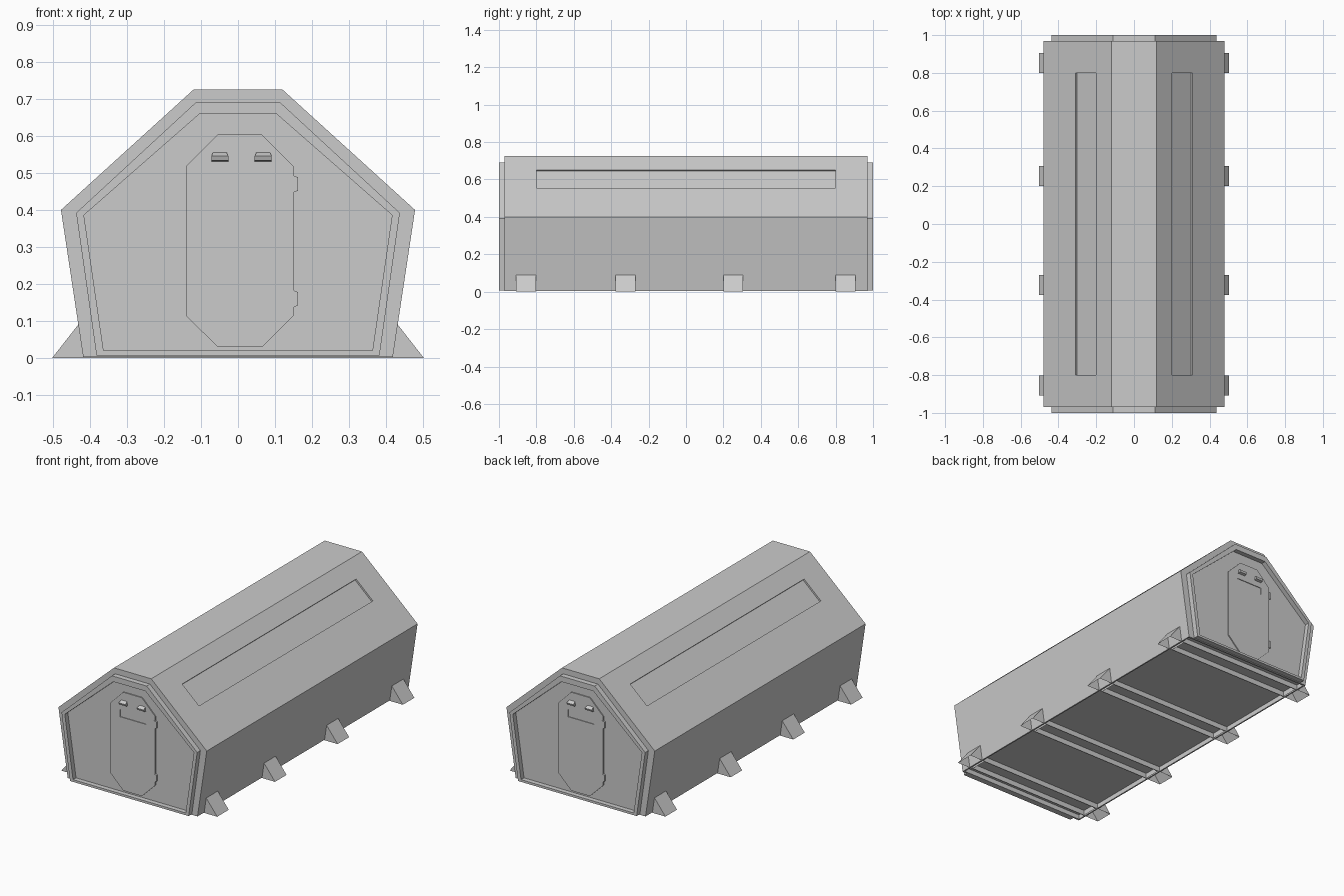
import bpy, bmesh, math
from mathutils import Matrix

if "Cube" in bpy.data.objects:
    bpy.data.objects.remove(bpy.data.objects["Cube"])


def loft(name, loops, cap_start=True, cap_end=True):
    """Skin a series of equal-length point loops and cap the ends."""
    bm = bmesh.new()
    rings = [[bm.verts.new(p) for p in loop] for loop in loops]
    n = len(rings[0])
    for a, b in zip(rings, rings[1:]):
        for i in range(n):
            j = (i + 1) % n
            bm.faces.new((a[i], a[j], b[j], b[i]))
    if cap_start:
        bm.faces.new(rings[0])
    if cap_end:
        bm.faces.new(rings[-1])
    bmesh.ops.recalc_face_normals(bm, faces=bm.faces)
    me = bpy.data.meshes.new(name)
    bm.to_mesh(me)
    bm.free()
    ob = bpy.data.objects.new(name, me)
    bpy.context.collection.objects.link(ob)
    return ob


def at(profile, y):
    return [(x, y, z) for x, z in profile]


def box(name, x0, x1, y0, y1, z0, z1):
    p = [(x0, z0), (x1, z0), (x1, z1), (x0, z1)]
    return loft(name, [at(p, y0), at(p, y1)])


def mirrored(half):
    return half + [(-x, z) for x, z in reversed(half)]


def cut(ob, cutter):
    m = ob.modifiers.new("cut", 'BOOLEAN')
    m.operation, m.solver, m.object = 'DIFFERENCE', 'EXACT', cutter
    bpy.context.view_layer.objects.active = ob
    bpy.ops.object.modifier_apply(modifier=m.name)
    bpy.data.objects.remove(cutter, do_unlink=True)


# Hull shell, hollow skirt under a raised floor
FLOOR = 0.03
hull = loft("hull", [at(mirrored([(0.418, 0.003), (0.478, 0.40), (0.12, 0.725)]), y)
                     for y in (-0.97, 0.97)])
cut(hull, box("floor_cutter", -0.41, 0.41, -0.96, 0.96, -0.1, FLOOR))

# Long shallow recesses in both roof slopes
slope = math.atan2(0.325, 0.358)
for s in (-1, 1):
    c = box("roof_cutter", -0.073, 0.073, -0.8, 0.8, -0.01, 0.05)
    c.data.transform(Matrix.Translation((s * 0.255, 0, 0.6025))
                     @ Matrix.Rotation(s * slope, 4, 'Y'))
    cut(hull, c)

# Wedge feet, open below, with thin ribs crossing under the floor
for y in (-0.855, -0.323, 0.253, 0.853):
    for s in (-1, 1):
        tri = [(s * 0.40, 0), (s * 0.502, 0), (s * 0.43, 0.092), (s * 0.40, 0.092)]
        foot = loft("foot", [at(tri, y - 0.053), at(tri, y + 0.053)])
        bm = bmesh.new()
        bm.from_mesh(foot.data)
        bm.faces.ensure_lookup_table()
        under = [f for f in bm.faces if f.normal.z < -0.9]
        bmesh.ops.delete(bm, geom=under, context='FACES')
        bm.to_mesh(foot.data)
        bm.free()
    for e in (-1, 1):
        box("floor_rib", -0.40, 0.40, y + e * 0.051 - 0.002, y + e * 0.051 + 0.002,
            0, FLOOR + 0.002)

# End wall: raised frame around a sunken panel
outer = mirrored([(0.382, 0.007), (0.437, 0.392), (0.112, 0.692)])
inner = mirrored([(0.363, 0.02), (0.416, 0.386), (0.103, 0.66)])
PANEL = -0.972
end = [loft("end_frame", [at(outer, -0.968), at(outer, -1.0),
                          at(inner, -1.0), at(inner, PANEL)])]

# Door with chamfered corners and a sunken window
door_half = [(0.06, 0.03), (0.146, 0.115), (0.146, 0.517), (0.06, 0.603)]
door_shape = [(x + 0.005, z) for x, z in mirrored(door_half)]
door = loft("door", [at(door_shape, PANEL + 0.001), at(door_shape, PANEL - 0.006)])
cut(door, box("window_cutter", -0.076, 0.091, -1.0, PANEL - 0.002, 0.455, 0.497))
end.append(door)

# Hinges
for z in (0.47, 0.16):
    p = [(0.146, z - 0.022), (0.152, z - 0.022), (0.162, z - 0.018),
         (0.162, z + 0.018), (0.152, z + 0.022), (0.146, z + 0.022)]
    end.append(loft("hinge", [at(p, PANEL + 0.001), at(p, PANEL - 0.01)]))

# Small hooded lamps above the window
face = PANEL - 0.005
for x in (-0.049, 0.068):
    rows = [(0.023, face, 0.53), (0.023, face - 0.016, 0.534),
            (0.023, face - 0.02, 0.545), (0.018, face, 0.556)]
    end.append(loft("door_lamp", [[(x + s * w, y, z) for w, y, z in rows]
                                  for s in (-1, 1)]))

# Identical wall at the other end
for ob in end:
    back = ob.copy()
    back.name = "rear_" + ob.name
    back.rotation_euler.z = math.pi
    bpy.context.collection.objects.link(back)
